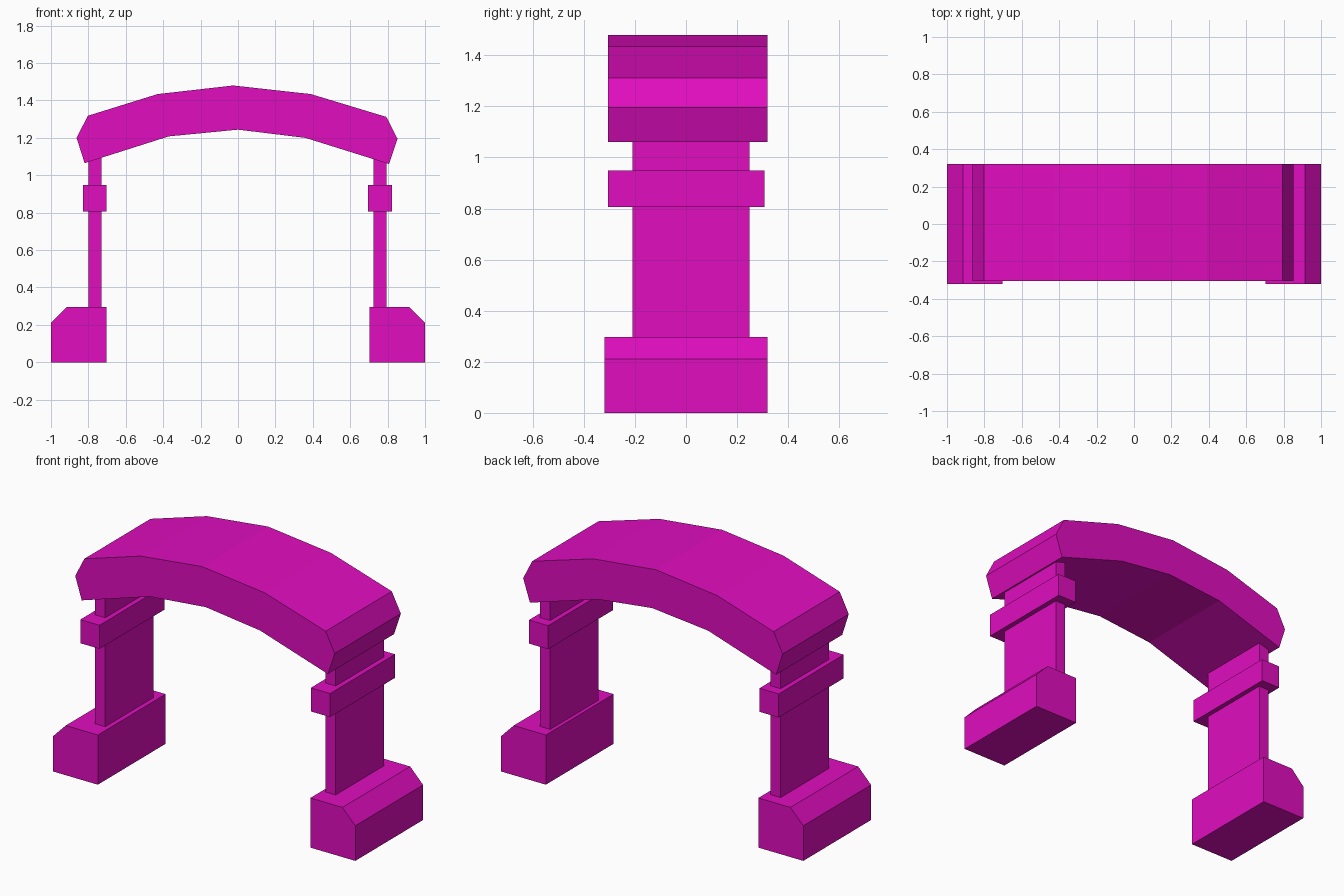
import bpy
import bmesh

cube = bpy.data.objects.get("Cube")
if cube:
    bpy.data.objects.remove(cube, do_unlink=True)

# One magenta for the whole archway
magenta = bpy.data.materials.new("magenta")
magenta.use_nodes = True
color = (0.75, 0.004, 0.52, 1)
magenta.diffuse_color = color
magenta.node_tree.nodes["Principled BSDF"].inputs["Base Color"].default_value = color


def extrude_profile(name, profile, y_front, y_back):
    """Flat-shaded solid from an (x, z) outline swept along y."""
    bm = bmesh.new()
    face = bm.faces.new([bm.verts.new((x, y_front, z)) for x, z in profile])
    swept = bmesh.ops.extrude_face_region(bm, geom=[face])
    verts = [v for v in swept["geom"] if isinstance(v, bmesh.types.BMVert)]
    bmesh.ops.translate(bm, vec=(0, y_back - y_front, 0), verts=verts)
    bmesh.ops.recalc_face_normals(bm, faces=bm.faces)
    mesh = bpy.data.meshes.new(name)
    bm.to_mesh(mesh)
    bm.free()
    mesh.materials.append(magenta)
    obj = bpy.data.objects.new(name, mesh)
    bpy.context.collection.objects.link(obj)
    return obj


def box(x0, x1, z0, z1):
    return [(x0, z0), (x1, z0), (x1, z1), (x0, z1)]


# Faceted roof arch: outer edge left to right, then inner edge back
arch = [(-0.82, 1.065), (-0.863, 1.20), (-0.803, 1.318), (-0.43, 1.434),
        (-0.025, 1.48), (0.39, 1.434), (0.793, 1.312), (0.853, 1.195),
        (0.808, 1.06), (0.36, 1.20), (0, 1.244), (-0.37, 1.208)]
extrude_profile("roof_arch", arch, -0.305, 0.32)

# Supports: chamfered foot, slim wall and collar on each side
for label, side, shift in (("right", -1, 0), ("left", 1, -0.006)):
    def place(profile, offset=0):
        return [(side * (x + offset), z) for x, z in profile]

    foot = [(0.703, 0), (1, 0), (1, 0.21), (0.915, 0.297), (0.703, 0.297)]
    extrude_profile(label + "_foot", place(foot), -0.32, 0.32)
    extrude_profile(label + "_wall", place(box(0.731, 0.799, 0.25, 1.12), shift),
                    -0.21, 0.248)
    extrude_profile(label + "_collar", place(box(0.702, 0.829, 0.807, 0.948), shift),
                    -0.306, 0.308)
